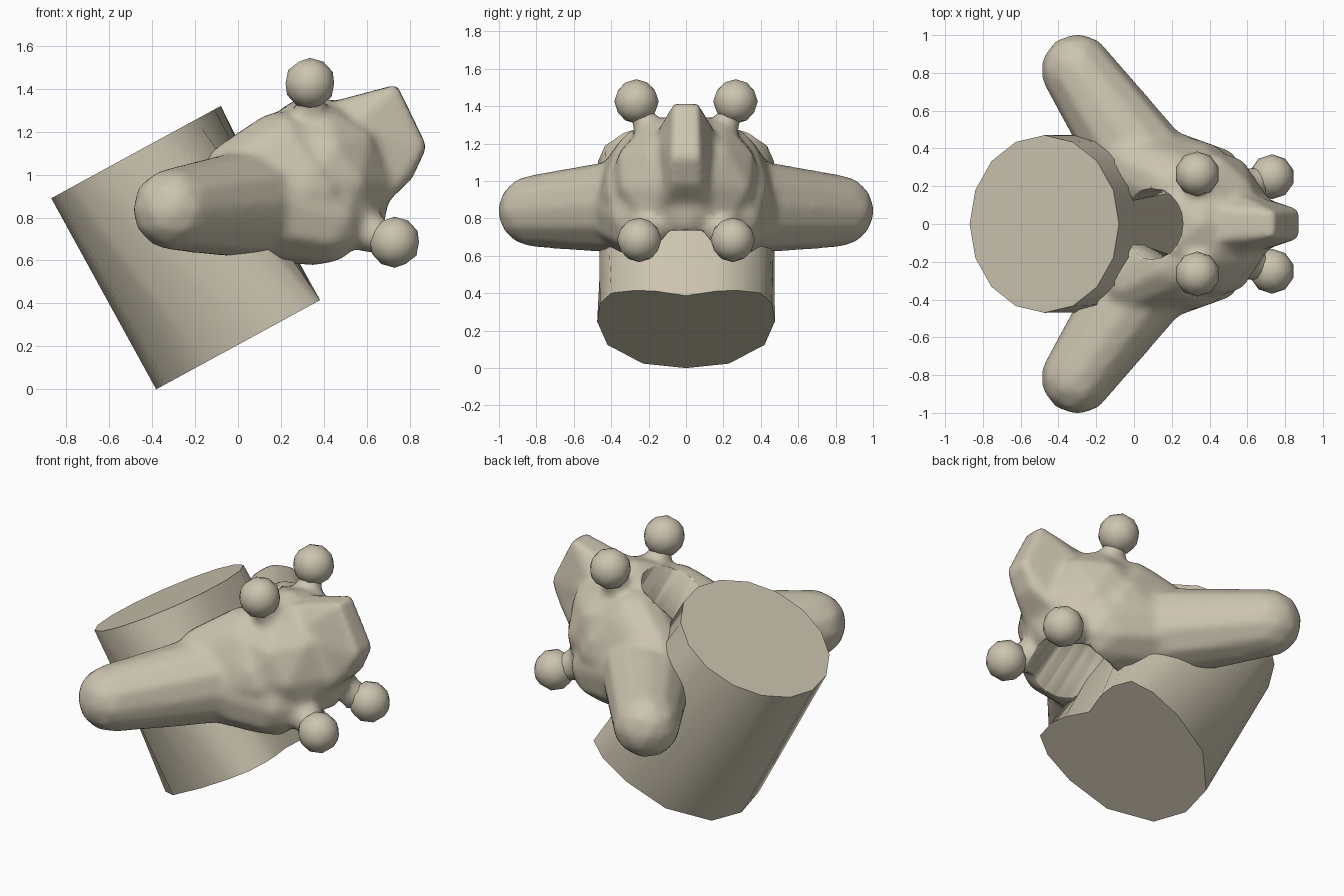
import bpy, bmesh, math
from mathutils import Vector, Matrix

if "Cube" in bpy.data.objects:
    bpy.data.objects.remove(bpy.data.objects["Cube"])

clay = bpy.data.materials.new("beige_clay")
clay.diffuse_color = (0.60, 0.55, 0.43, 1)
clay.use_nodes = True
clay.node_tree.nodes["Principled BSDF"].inputs["Base Color"].default_value = clay.diffuse_color

U = Vector((0.878, 0, 0.478))      # across the tilted barrel
A = Vector((-0.478, 0, 0.878))     # along the tilted barrel
Y = Vector((0, 1, 0))


def make(name, bm, angle=40):
    bmesh.ops.recalc_face_normals(bm, faces=bm.faces)
    me = bpy.data.meshes.new(name)
    bm.to_mesh(me)
    bm.free()
    me.materials.append(clay)
    ob = bpy.data.objects.new(name, me)
    bpy.context.collection.objects.link(ob)
    bpy.ops.object.select_all(action='DESELECT')
    ob.select_set(True)
    bpy.context.view_layer.objects.active = ob
    bpy.ops.object.shade_smooth_by_angle(angle=math.radians(angle))
    return ob


def ball(bm, c, r):
    r = r if isinstance(r, tuple) else (r, r, r)
    m = Matrix.Translation(c) @ Matrix.Diagonal((*r, 1))
    return bmesh.ops.create_icosphere(bm, subdivisions=2, radius=1, matrix=m)['verts']


def hull(bm, *balls):
    """Add the convex hull of several balls to bm."""
    t = bmesh.new()
    for c, r in balls:
        ball(t, c, r)
    pts = [v.co.copy() for v in t.verts]
    t.free()
    hull_points(bm, pts)


def hull_points(bm, pts):
    t = bmesh.new()
    for p in pts:
        t.verts.new(p)
    res = bmesh.ops.convex_hull(t, input=t.verts)
    junk = [g for g in res['geom_interior'] if isinstance(g, bmesh.types.BMVert)]
    bmesh.ops.delete(t, geom=list(set(junk)), context='VERTS')
    bmesh.ops.recalc_face_normals(t, faces=t.faces)
    me = bpy.data.meshes.new("tmp")
    t.to_mesh(me)
    t.free()
    bm.from_mesh(me)
    bpy.data.meshes.remove(me)


# Tilted barrel: squared lower section lofted to a round top
half = [(-0.44, 0), (-0.39, 0.23), (-0.18, 0.42), (0.08, 0.475), (0.28, 0.46),
        (0.40, 0.40), (0.43, 0.27), (0.42, 0.16), (0.37, 0)]
section = half + [(u, -v) for u, v in reversed(half[1:-1])]
n = len(section)
bm = bmesh.new()
low, high = [], []
for i, (u, v) in enumerate(section):
    a = math.pi - math.tau * i / n
    low.append(bm.verts.new(Vector((0.005, 0, 0.21)) + U * u + Y * v))
    high.append(bm.verts.new(Vector((-0.475, 0, 1.105)) + U * 0.45 * math.cos(a)
                             + Y * 0.47 * math.sin(a)))
for i in range(n):
    j = (i + 1) % n
    bm.faces.new((low[i], low[j], high[j], high[i]))
bm.faces.new(low)
bm.faces.new(high)
make("barrel", bm)

# Rounded body with two arms, a tail fin and knob stems, fused together
bm = bmesh.new()
ball(bm, (0.35, 0, 0.965), (0.385, 0.42, 0.41))
for s in (-1, 1):
    # arm, shoulder wrapping the barrel, lower flank
    hull(bm, ((-0.30, s * 0.815, 0.84), 0.195), ((-0.08, s * 0.49, 0.855), 0.235),
         ((0.08, s * 0.28, 0.87), 0.26))
    hull(bm, ((0.0, s * 0.30, 0.99), 0.18), ((0.20, s * 0.20, 1.10), 0.20),
         ((0.30, s * 0.22, 0.92), 0.24))
    hull(bm, ((0.10, s * 0.27, 0.86), 0.26), ((0.38, s * 0.20, 0.80), 0.23))
    # knob stems
    hull(bm, ((0.34, s * 0.17, 1.22), 0.10), ((0.335, s * 0.26, 1.40), 0.05))
    hull(bm, ((0.55, s * 0.17, 0.76), 0.12), ((0.71, s * 0.25, 0.69), 0.06))
fin = [(0.40, 1.33, 0.09), (0.74, 1.42, 0.065), (0.88, 1.13, 0.075),
       (0.81, 0.98, 0.07), (0.62, 0.80, 0.16), (0.5, 1.2, 0.19)]
hull_points(bm, [(x, s * w, z) for x, z, w in fin for s in (-1, 1)])
body = make("body_with_arms", bm, 50)

# Flaring tunnel between the body and the barrel wall
bm = bmesh.new()
m = Matrix.Translation((0.28, 0, 0.91)) @ A.to_track_quat('Z', 'Y').to_matrix().to_4x4()
bmesh.ops.create_cone(bm, cap_ends=True, segments=20, radius1=0.29, radius2=0.15,
                      depth=1.7, matrix=m)
cutter = make("tunnel_cutter", bm)
cutter.hide_render = True
cutter.hide_set(True)

mod = body.modifiers.new("fuse", 'REMESH')
mod.mode = 'VOXEL'
mod.voxel_size = 0.022
mod.use_smooth_shade = True
mod = body.modifiers.new("soften", 'SMOOTH')
mod.factor = 0.5
mod.iterations = 6
mod = body.modifiers.new("tunnel", 'BOOLEAN')
mod.operation = 'DIFFERENCE'
mod.solver = 'EXACT'
mod.object = cutter

# Four ball knobs
for s, side in ((-1, "near"), (1, "far")):
    for part, c in (("top_knob", (0.335, s * 0.265, 1.425)),
                    ("rear_knob", (0.73, s * 0.25, 0.685))):
        bm = bmesh.new()
        ball(bm, c, 0.119)
        make(f"{part}_{side}", bm, 60)
